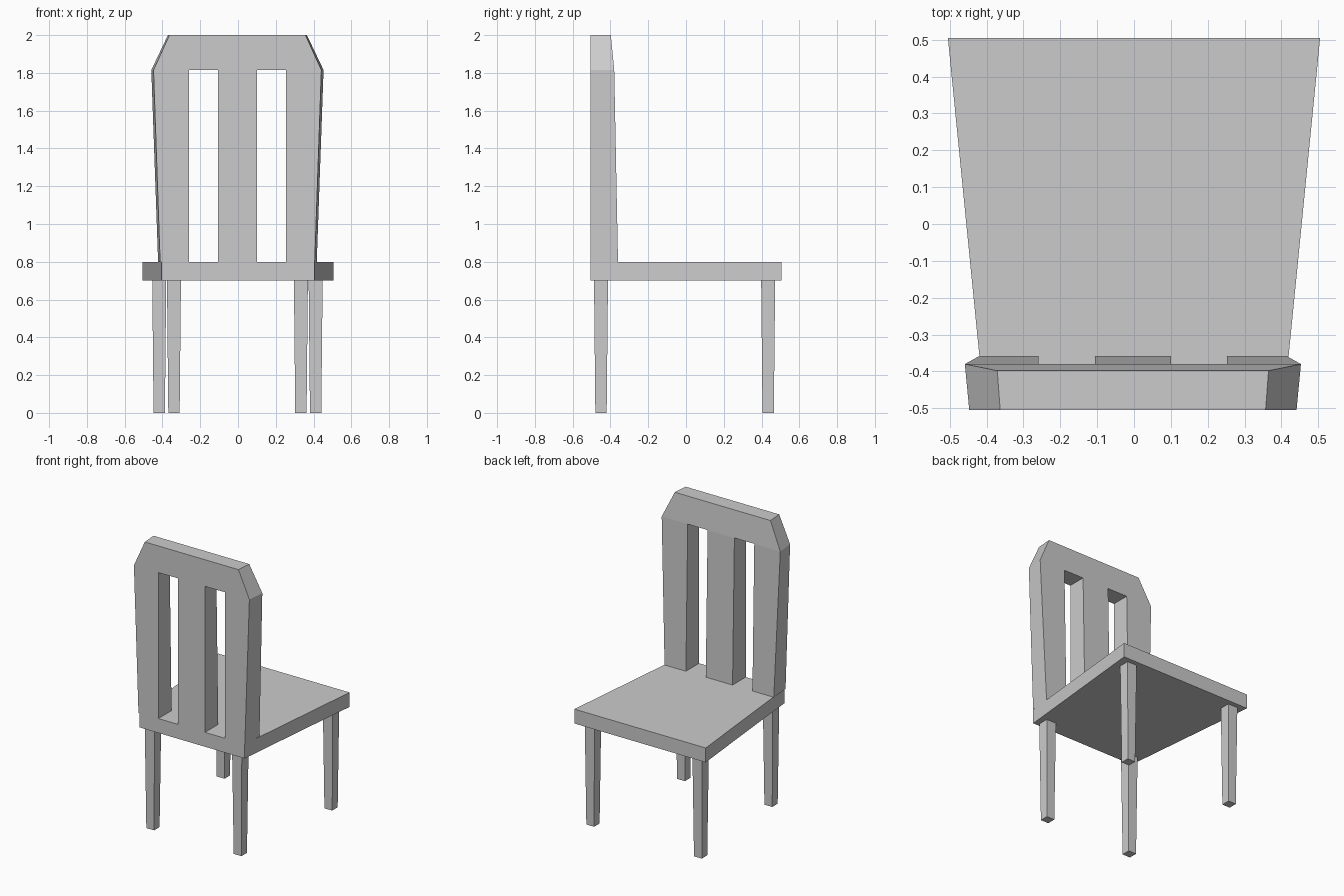
import bpy
import bmesh
from mathutils import Vector

cube = bpy.data.objects.get("Cube")
if cube:
    bpy.data.objects.remove(cube, do_unlink=True)

grey = bpy.data.materials.new("light grey")
grey.use_nodes = True
colour = (0.6, 0.6, 0.6, 1)
grey.diffuse_color = colour
grey.node_tree.nodes["Principled BSDF"].inputs["Base Color"].default_value = colour

BACK_Y, FRONT_Y = -0.505, 0.505
SEAT_LOW, SEAT_TOP = 0.7, 0.8


def finish(bm, name):
    """Turn a bmesh into a flat-shaded grey object."""
    bmesh.ops.recalc_face_normals(bm, faces=bm.faces)
    mesh = bpy.data.meshes.new(name)
    bm.to_mesh(mesh)
    bm.free()
    mesh.materials.append(grey)
    obj = bpy.data.objects.new(name, mesh)
    bpy.context.collection.objects.link(obj)
    return obj


def unit_box():
    bm = bmesh.new()
    bmesh.ops.create_cube(bm, size=2)
    return bm


# Seat: slab that widens towards the front
bm = unit_box()
for v in bm.verts:
    front = v.co.y > 0
    v.co = Vector((v.co.x * (0.505 if front else 0.405),
                   FRONT_Y if front else BACK_Y,
                   SEAT_TOP if v.co.z > 0 else SEAT_LOW))
finish(bm, "seat")


# Legs: square posts tapering to the floor
def leg(name, x, y):
    bm = unit_box()
    for v in bm.verts:
        half = 0.037 if v.co.z > 0 else 0.03
        v.co = Vector((x + v.co.x * half, y + v.co.y * half,
                       SEAT_LOW if v.co.z > 0 else 0))
    finish(bm, name)


for side, sign in (("left", 1), ("right", -1)):
    leg("front_leg_" + side, sign * 0.414 - 0.003, 0.435)
    leg("rear_leg_" + side, sign * 0.336 - 0.003, -0.45)

# Backrest: grid of cells with two slots left out, extruded to the rear.
# Each level is height, front y, front half width, rear half width.
levels = [(SEAT_TOP, -0.36, 0.42, 0.409),
          (1.815, -0.38, 0.456, 0.444),
          (2.0, -0.398, 0.368, 0.36)]
SLOT_IN, SLOT_OUT = 0.103, 0.256

bm = bmesh.new()
rows = []
rear_place = {}
for z, y, front_half, rear_half in levels:
    row = []
    for sign, place in ((-1, "edge"), (-1, SLOT_OUT), (-1, SLOT_IN),
                        (1, SLOT_IN), (1, SLOT_OUT), (1, "edge")):
        edge = place == "edge"
        x = sign * (front_half if edge else place) - 0.003
        rear_x = sign * (rear_half if edge else place) - 0.003
        v = bm.verts.new((x, y, z))
        rear_place[v] = Vector((rear_x, BACK_Y, z))
        row.append(v)
    rows.append(row)

for r in range(len(rows) - 1):
    for c in range(5):
        if r == 0 and c in (1, 3):
            continue
        bm.faces.new((rows[r][c], rows[r][c + 1],
                      rows[r + 1][c + 1], rows[r + 1][c]))

front_faces = list(bm.faces)
rear = bmesh.ops.duplicate(bm, geom=front_faces + list(bm.edges) + list(bm.verts))
twin = rear["vert_map"]
for v, place in rear_place.items():
    twin[v].co = place
rim = {e for f in front_faces for e in f.edges if len(e.link_faces) == 1}
for e in rim:
    a, b = e.verts
    bm.faces.new((a, b, twin[b], twin[a]))
bmesh.ops.dissolve_limit(bm, angle_limit=0.001, verts=bm.verts, edges=bm.edges)
finish(bm, "backrest")
